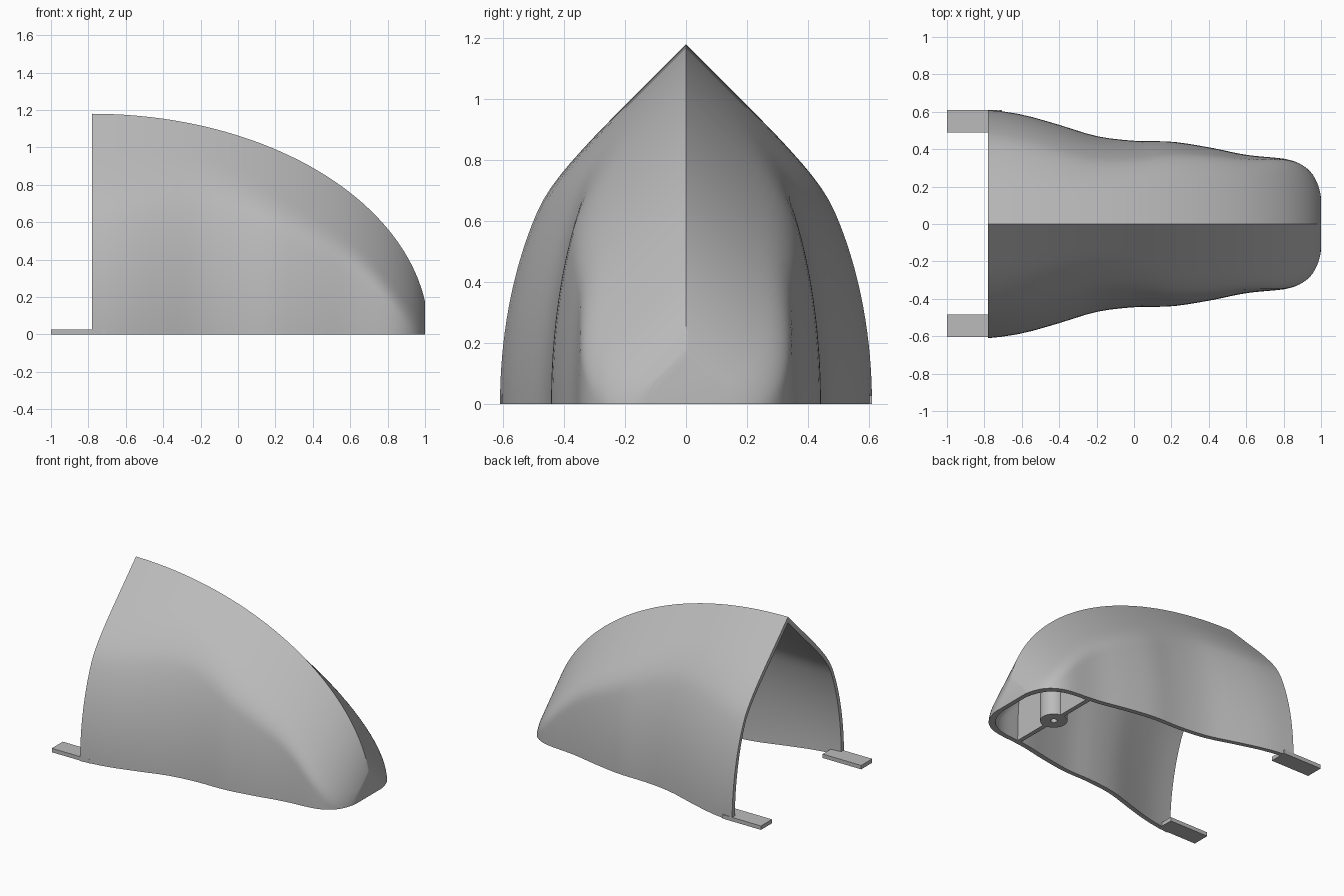
import bpy, bmesh, math

if "Cube" in bpy.data.objects:
    bpy.data.objects.remove(bpy.data.objects["Cube"])

BACK, LENGTH, WALL = -0.78, 1.78, 0.03
STEPS, HALF = 44, 30

grey = bpy.data.materials.new("matte grey")
grey.use_nodes = True
grey.diffuse_color = (0.5, 0.5, 0.5, 1)
grey.node_tree.nodes["Principled BSDF"].inputs["Base Color"].default_value = (0.5, 0.5, 0.5, 1)

# Half widths of the footprint, evenly spaced from the open end to the nose
WIDTHS = [0.612, 0.612, 0.585, 0.53, 0.47, 0.445, 0.44, 0.41, 0.37, 0.35, 0.325, 0.3]


def ridge(x):
    return 1.18 * math.sqrt(max(0, 1 - ((x - BACK) / 1.8) ** 2))


def half_width(x):
    s = (x + 0.8) / 0.2
    i = min(int(s), len(WIDTHS) - 4)
    t = s - i
    a, b, c, d = WIDTHS[i:i + 4]
    base = b + 0.5 * t * (c - a + t * (2*a - 5*b + 4*c - d + t * (3*(b - c) + d - a)))
    nose = max(0, (x - 0.75) / 0.25)
    return base * (0.4 + 0.6 * math.sqrt(max(0, 1 - nose ** 3)))


def lean(z):
    # Wall curves inward like an ellipse, then runs straight to the roof
    low = min(z, 0.8)
    g = math.sqrt(1 - (low / 1.05) ** 2)
    return g - max(0, z - 0.8) * 1.12


def section(x, inset=0.0):
    """Pointed arch: a 45 degree roof blended into curved walls."""
    top = ridge(x) - inset * 1.41
    width = half_width(x) - inset
    side = []
    for j in range(HALF + 1):
        z = top * j / HALF
        roof, wall = top - z, width * lean(z)
        blend = 0.06
        h = max(0, blend - abs(roof - wall)) / blend
        side.append((min(roof, wall) - h * h * blend / 4, z))
    side[-1] = (0, top)
    return side + [(-y, z) for y, z in reversed(side[:-1])]


def finish(name, bm, smooth=False):
    bmesh.ops.recalc_face_normals(bm, faces=bm.faces)
    mesh = bpy.data.meshes.new(name)
    bm.to_mesh(mesh)
    bm.free()
    mesh.materials.append(grey)
    ob = bpy.data.objects.new(name, mesh)
    bpy.context.collection.objects.link(ob)
    if smooth:
        bpy.ops.object.select_all(action='DESELECT')
        ob.select_set(True)
        bpy.context.view_layer.objects.active = ob
        bpy.ops.object.shade_smooth_by_angle(angle=math.radians(32))
    return ob


def prism(bm, points, x0, x1):
    """Plate with a y-z outline between two x positions."""
    a = [bm.verts.new((x0, y, z)) for y, z in points]
    b = [bm.verts.new((x1, y, z)) for y, z in points]
    bm.faces.new(a)
    bm.faces.new(b)
    for i in range(len(a)):
        k = (i + 1) % len(a)
        bm.faces.new((a[i], a[k], b[k], b[i]))


# Hollow cover: outer and inner skins joined along the rims
bm = bmesh.new()
skins = []
for inset in (0, WALL):
    rows = []
    for i in range(STEPS + 1):
        f = 1 - (1 - i / STEPS) ** 2
        x = BACK + f * (LENGTH - inset)
        rows.append([bm.verts.new((x, y, z)) for y, z in section(BACK + f * LENGTH, inset)])
    for a, b in zip(rows, rows[1:]):
        for j in range(len(a) - 1):
            bm.faces.new((a[j], a[j + 1], b[j + 1], b[j]))
    bm.faces.new(rows[-1])
    skins.append(rows)
outer, inner = skins
for i in range(STEPS):
    for j in (0, -1):
        bm.faces.new((outer[i][j], outer[i + 1][j], inner[i + 1][j], inner[i][j]))
for j in range(2 * HALF):
    bm.faces.new((outer[0][j], outer[0][j + 1], inner[0][j + 1], inner[0][j]))
bm.faces.new((outer[-1][0], outer[-1][-1], inner[-1][-1], inner[-1][0]))
finish("cover_shell", bm, True)

# Cross rib inside the nose, in two halves beside the boss
arch = [p for p in section(0.665, 0.025) if p[0] > 0.05]
arch += [(0.05, arch[-1][1]), (0.05, 0)]
for name, s in (("back_rib", 1), ("front_rib", -1)):
    bm = bmesh.new()
    prism(bm, [(s * y, z) for y, z in arch], 0.635, 0.665)
    finish(name, bm)

# Round boss with a blind screw hole
bm = bmesh.new()
SIDES = 32
rings = []
for r, z in ((0.02, 0.45), (0.02, 0), (0.085, 0), (0.085, 0.54)):
    angles = [2 * math.pi * k / SIDES for k in range(SIDES)]
    rings.append([bm.verts.new((0.65 + r * math.cos(a), r * math.sin(a), z)) for a in angles])
for a, b in zip(rings, rings[1:]):
    for k in range(SIDES):
        n = (k + 1) % SIDES
        bm.faces.new((a[k], a[n], b[n], b[k]))
bm.faces.new(rings[0])
bm.faces.new(rings[-1])
finish("screw_boss", bm, True)

# Flat mounting tabs at the open end
for name, y0, y1 in (("back_tab", 0.49, 0.61), ("front_tab", -0.605, -0.485)):
    bm = bmesh.new()
    prism(bm, [(y0, 0), (y1, 0), (y1, 0.027), (y0, 0.027)], -1, -0.705)
    finish(name, bm)
